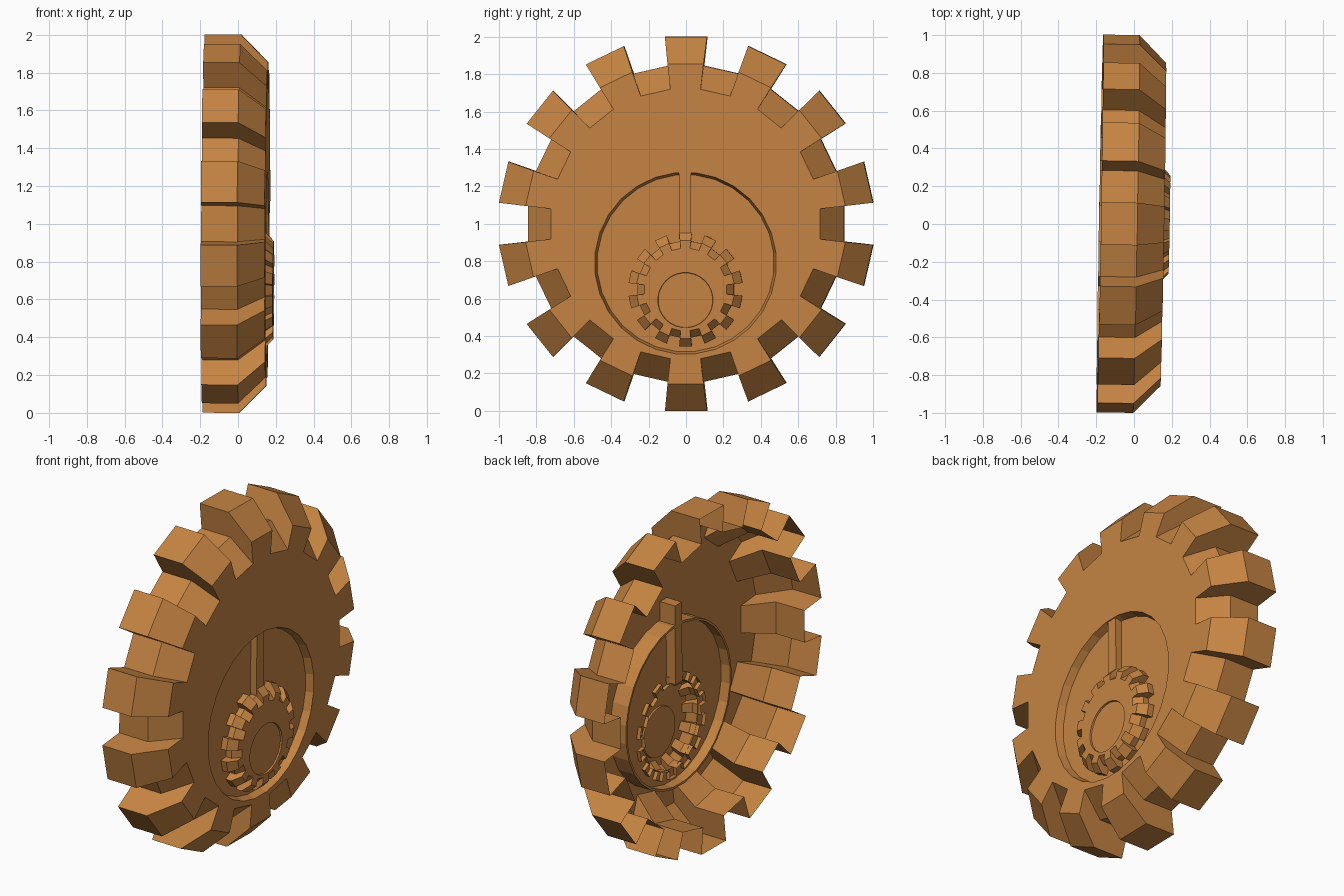
import bpy, bmesh, math
from mathutils import Matrix, Vector

if "Cube" in bpy.data.objects:
    bpy.data.objects.remove(bpy.data.objects["Cube"])

N = 28                       # 14 teeth and 14 gaps
STEP = 2 * math.pi / N
TILT = (Matrix.Translation((0, 0, 1)) @ Matrix.Rotation(-0.0175, 4, 'Z')
        @ Matrix.Rotation(0.006, 4, 'Y') @ Matrix.Translation((0, 0, -1)))

brown = bpy.data.materials.new("brown")
brown.diffuse_color = (0.56, 0.23, 0.055, 1)
brown.use_nodes = True
brown.node_tree.nodes["Principled BSDF"].inputs["Base Color"].default_value = brown.diffuse_color


def finish(bm, name):
    bmesh.ops.remove_doubles(bm, verts=bm.verts, dist=1e-5)
    bmesh.ops.recalc_face_normals(bm, faces=bm.faces)
    bm.transform(TILT)
    me = bpy.data.meshes.new(name)
    bm.to_mesh(me)
    bm.free()
    me.materials.append(brown)
    ob = bpy.data.objects.new(name, me)
    bpy.context.collection.objects.link(ob)
    return ob


def circle(bm, x, r, zc):
    """28-sided loop around the x axis, corners on the tooth flanks."""
    return [bm.verts.new((x, r * math.sin((i - 0.5) * STEP),
                          zc + r * math.cos((i - 0.5) * STEP))) for i in range(N)]


def bridge(bm, a, b, keep=lambda i: True):
    for i in range(N):
        j = (i + 1) % N
        if keep(i):
            bm.faces.new((a[i], a[j], b[j], b[i]))


def gear_shell(bm, s, x0, zc):
    """Open-backed toothed rim; returns the inner loop of its front face."""
    k = s / math.cos(STEP / 2)
    xs = (x0 - 0.192 * s, x0, x0 + 0.143 * s)
    tooth = [circle(bm, x, r * k, zc) for x, r in zip(xs, (1.0, 1.0, 0.855))]
    gap = [circle(bm, x, r * k, zc) for x, r in zip(xs, (0.845, 0.845, 0.72))]
    even, odd = (lambda i: i % 2 == 0), (lambda i: i % 2 == 1)
    for l in (0, 1):
        bridge(bm, tooth[l], tooth[l + 1], even)
        bridge(bm, gap[l], gap[l + 1], odd)
        for i in range(N):      # tooth flanks
            bm.faces.new((tooth[l][i], tooth[l + 1][i], gap[l + 1][i], gap[l][i]))
    bridge(bm, tooth[2], gap[2], even)
    return gap[2]


# large toothed wheel with round recess
bm = bmesh.new()
face = gear_shell(bm, 1.0, 0.012, 1.0)
edge = circle(bm, 0.155, 0.487, 0.79)
floor = circle(bm, 0.11, 0.474, 0.79)
bridge(bm, face, edge)
bridge(bm, edge, floor)
bridge(bm, floor, circle(bm, 0.11, 0.258, 0.65))
finish(bm, "large_wheel")

# rim standing out behind the recess
bm = bmesh.new()
loops = [circle(bm, x, r, 0.79) for x, r in
         ((0.155, 0.487), (0.05, 0.487), (0.05, 0.474), (0.11, 0.474))]
for a, b in zip(loops, loops[1:]):
    bridge(bm, a, b)
finish(bm, "recess_back_rim")

# small toothed wheel with shallow round hub
S = 0.305
bm = bmesh.new()
face = gear_shell(bm, S, 0.146, 0.65)
edge = circle(bm, 0.146 + 0.143 * S, 0.148, 0.593)
hub = circle(bm, 0.18, 0.146, 0.593)
bridge(bm, face, edge)
bridge(bm, edge, hub)
bm.faces.new(hub)
finish(bm, "small_wheel")

# upright bar behind the large wheel
bm = bmesh.new()
bmesh.ops.create_cube(bm, size=1.0)
bm.transform(Matrix.Translation((0.1, -0.003, 1.155))
             @ Matrix.Diagonal(Vector((0.1, 0.064, 0.47, 1))))
finish(bm, "upright_bar")
